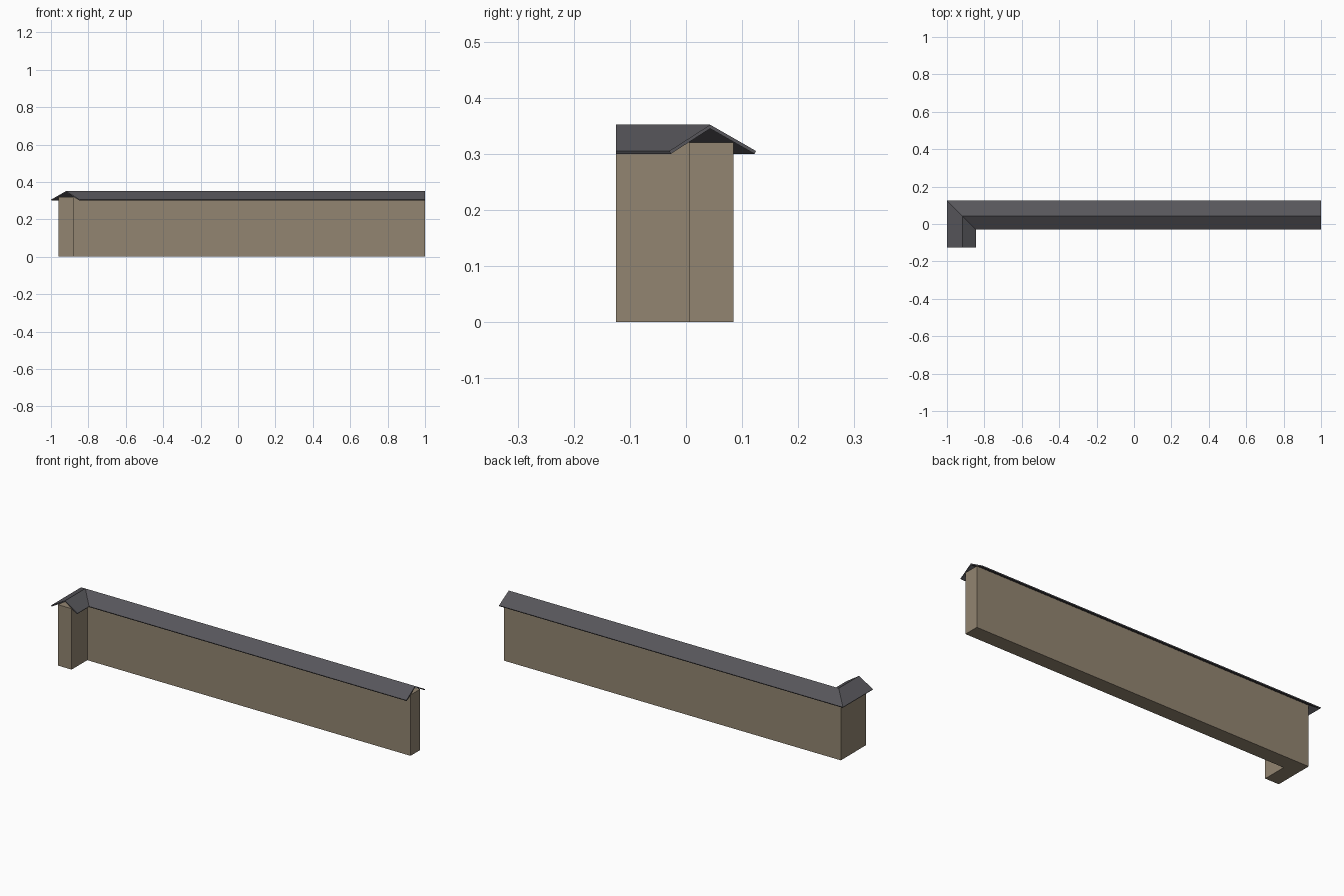
import bpy
import bmesh

if "Cube" in bpy.data.objects:
    bpy.data.objects.remove(bpy.data.objects["Cube"], do_unlink=True)


def material(name, colour):
    mat = bpy.data.materials.new(name)
    mat.use_nodes = True
    mat.diffuse_color = colour
    bsdf = mat.node_tree.nodes["Principled BSDF"]
    bsdf.inputs["Base Color"].default_value = colour
    bsdf.inputs["Roughness"].default_value = 0.9
    return mat


plaster = material("tan plaster", (0.29, 0.235, 0.165, 1))
slate = material("dark slate", (0.095, 0.093, 0.104, 1))

# Ridge line: long run, corner, short return
RIDGE_X, RIDGE_Y = -0.918, 0.043
RIGHT_END, FRONT_END = 1.0, -0.125


def mitred_sweep(name, profile, mat):
    """Sweep a closed (outward offset, height) profile round the corner."""
    bm = bmesh.new()
    rings = [[], [], []]
    for d, z in profile:
        path = ((RIGHT_END, RIDGE_Y + d),
                (RIDGE_X - d, RIDGE_Y + d),
                (RIDGE_X - d, FRONT_END))
        for ring, (x, y) in zip(rings, path):
            ring.append(bm.verts.new((x, y, z)))
    n = len(profile)
    for a, b in zip(rings, rings[1:]):
        for i in range(n):
            j = (i + 1) % n
            bm.faces.new((a[i], a[j], b[j], b[i]))
    bm.faces.new(rings[0])
    bm.faces.new(rings[-1])
    bmesh.ops.recalc_face_normals(bm, faces=bm.faces)
    mesh = bpy.data.meshes.new(name)
    bm.to_mesh(mesh)
    bm.free()
    mesh.materials.append(mat)
    obj = bpy.data.objects.new(name, mesh)
    bpy.context.collection.objects.link(obj)
    return obj


# Corner wall
mitred_sweep("wall", [(-0.038, 0), (0.042, 0), (0.042, 0.32), (-0.038, 0.32)], plaster)

# Thin pitched coping, open at the gable ends
mitred_sweep("roof", [(-0.073, 0.305), (0, 0.352), (0.082, 0.305),
                      (0.079, 0.30), (0, 0.345), (-0.070, 0.30)], slate)
